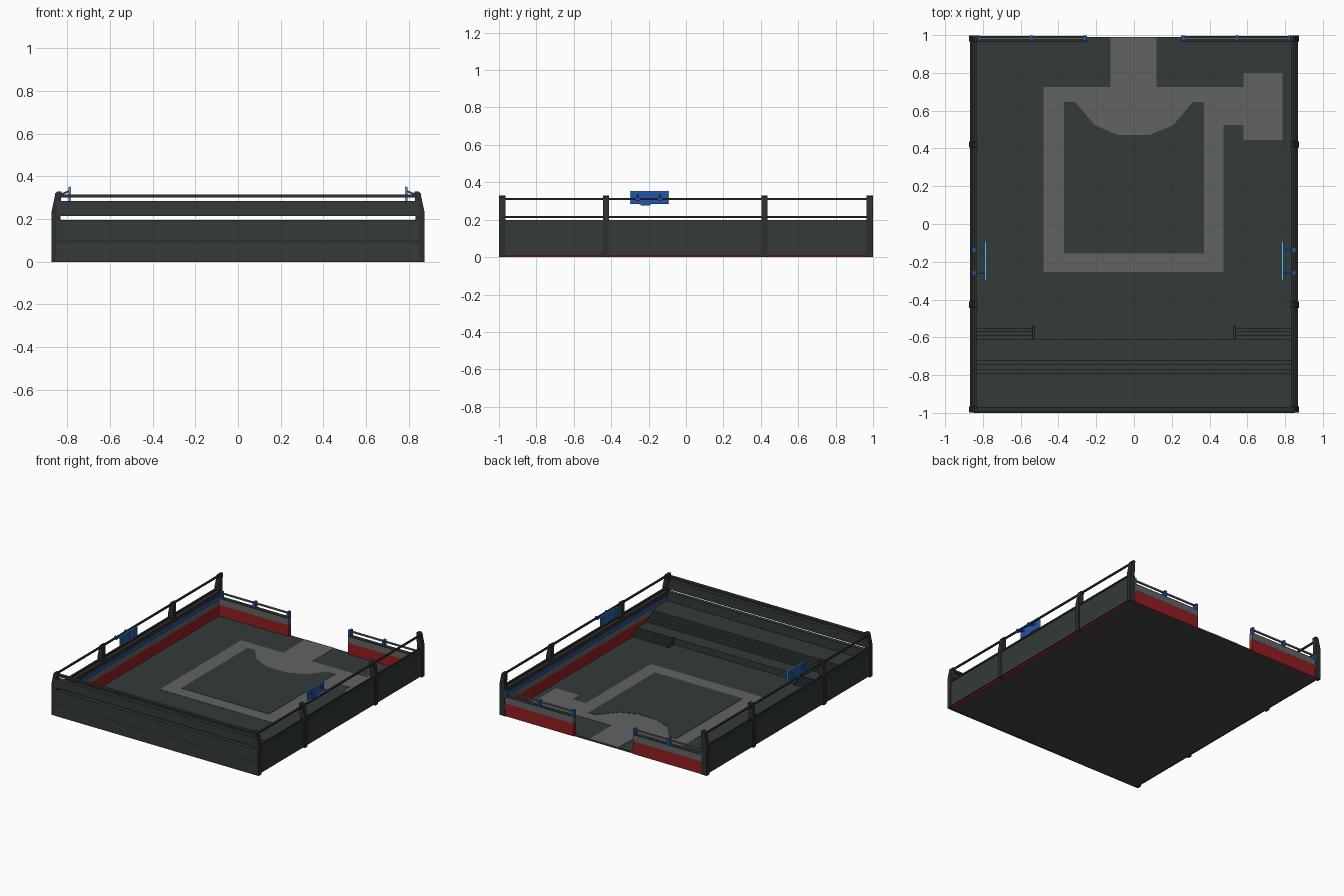
import bpy, bmesh, math
from mathutils import Vector

if "Cube" in bpy.data.objects:
    bpy.data.objects.remove(bpy.data.objects["Cube"])


def mat(name, r, g, b):
    m = bpy.data.materials.new(name)
    m.diffuse_color = (r, g, b, 1)
    m.use_nodes = True
    m.node_tree.nodes["Principled BSDF"].inputs["Base Color"].default_value = m.diffuse_color
    return m


SLATE = mat("slate", .033, .041, .041)
DARK = mat("dark metal", .026, .028, .028)
UNDER = mat("underside gray", .06, .06, .06)
GRAY = mat("path gray", .12, .125, .127)
RED = mat("red", .29, .013, .015)
BLUE = mat("blue", .015, .095, .4)
CYAN = mat("cyan", .15, .56, .78)


def finish(bm, name, m):
    bmesh.ops.recalc_face_normals(bm, faces=bm.faces)
    me = bpy.data.meshes.new(name)
    bm.to_mesh(me)
    bm.free()
    me.materials.append(m)
    o = bpy.data.objects.new(name, me)
    bpy.context.collection.objects.link(o)
    return o


def box(name, m, x0, x1, y0, y1, z0, z1):
    bm = bmesh.new()
    bmesh.ops.create_cube(bm, size=1)
    for v in bm.verts:
        v.co = Vector(((x0 + x1) / 2 + v.co.x * (x1 - x0),
                       (y0 + y1) / 2 + v.co.y * (y1 - y0),
                       (z0 + z1) / 2 + v.co.z * (z1 - z0)))
    return finish(bm, name, m)


def prism(name, m, pts, push):
    """Closed outline of 3D points pushed along a vector."""
    bm = bmesh.new()
    f = bm.faces.new([bm.verts.new(p) for p in pts])
    r = bmesh.ops.extrude_face_region(bm, geom=[f], use_keep_orig=True)
    vs = [e for e in r["geom"] if isinstance(e, bmesh.types.BMVert)]
    bmesh.ops.translate(bm, verts=vs, vec=push)
    return finish(bm, name, m)


def both(name, m, x0, x1, *rest):
    """Same box on the left and right sides."""
    box(name + "_right", m, x0, x1, *rest)
    box(name + "_left", m, -x1, -x0, *rest)


# floor slab
box("floor", SLATE, -.835, .835, -.985, .99, .002, .012)
box("floor_underside", UNDER, -.85, .85, -.985, .99, 0, .002)

# painted path around the court, with an opening lane and a side bay
Z = .012
path = [(-.48, -.255), (.475, -.255), (.475, .525), (.58, .525), (.58, .445), (.785, .445),
        (.785, .80), (.58, .80), (.58, .725), (.12, .725), (.12, .99), (-.125, .99),
        (-.125, .725), (-.48, .725)]
prism("painted_path", GRAY, [(x, y, Z - .002) for x, y in path], (0, 0, .004))
court = [(-.37, -.155), (.37, -.155), (.37, .645), (.31, .645), (.21, .525), (.08, .47),
         (-.085, .47), (-.21, .525), (-.31, .645), (-.37, .645)]
prism("inner_court", SLATE, [(x, y, Z) for x, y in court], (0, 0, .004))

# front stage: two levels with stairs
box("lower_stage", SLATE, -.835, .835, -.97, -.61, .01, .06)
box("upper_stage", SLATE, -.835, .835, -.97, -.79, .05, .125)
for i in range(3):
    h = .016 * (3 - i)
    y = -.61 + .02 * i
    both(f"lower_stair_{i}", SLATE, .535, .835, y, y + .02, .01, .012 + h * .8)
    y = -.79 + .023 * i
    box(f"upper_stair_{i}", SLATE, -.835, .835, y, y + .023, .05, .06 + h)
for s, side in ((1, "right"), (-1, "left")):
    prism(f"stair_cheek_{side}", SLATE,
          [(s * .528, -.615, .01), (s * .528, -.54, .01), (s * .528, -.54, .025),
           (s * .528, -.60, .068), (s * .528, -.615, .068)], (s * .01, 0, 0))

# side walls: outer panel, red board, gray band, blue strip, cap
both("outer_panel", SLATE, .855, .868, -.99, .99, .008, .198)
both("red_board", RED, .835, .852, -.97, .97, 0, .095)
both("gray_band", GRAY, .834, .855, -.97, .97, .095, .138)
both("blue_strip", BLUE, .836, .855, -.97, .97, .138, .165)
both("wall_cap", DARK, .833, .866, -.985, .985, .165, .199)
both("lower_rail", DARK, .85, .862, -.985, .985, .208, .22)
both("top_rail", DARK, .842, .854, -.985, .985, .304, .316)

# bent posts along both sides
profile = [(.825, 0), (.874, 0), (.874, .23), (.855, .322), (.844, .33), (.826, .33), (.832, .225)]
for s, side in ((1, "right"), (-1, "left")):
    for i, y in enumerate((-.999, -.444, .404, .966)):
        pts = profile
        if i in (1, 2):
            # middle posts sit on the wall and only show outside below it
            pts = [(.853, 0)] + profile[1:] + [(.832, .18), (.853, .18)]
        prism(f"post_{side}_{i}", DARK, [(s * x, y, z) for x, z in pts], (0, .033, 0))

# front wall: two panels, trim line, raised panel and top rail
box("front_lower_panel", SLATE, -.85, .85, -1, -.97, .0, .088)
box("front_trim", DARK, -.85, .85, -1, -.97, .088, .102)
box("front_upper_panel", SLATE, -.85, .85, -1, -.97, .102, .195)
box("front_raised_panel", SLATE, -.85, .85, -1, -.972, .215, .284)
box("front_top_rail", DARK, -.845, .845, -.995, -.968, .302, .316)

# back half walls with railing, either side of the opening
both("back_red_board", RED, .25, .84, .966, .995, 0, .097)
both("back_gray_band", GRAY, .25, .84, .965, .996, .097, .145)
both("back_cap", DARK, .25, .84, .965, .996, .145, .15)
both("back_rail", GRAY, .25, .84, .977, .988, .176, .187)
for i, x in enumerate((.26, .545, .825)):
    both(f"back_rail_post_{i}", BLUE, x - .009, x + .009, .968, .998, .14, .194)

# hanging score panels with bright frame and two arms
for s, side in ((1, "right"), (-1, "left")):
    outline = [(-.295, .285), (-.25, .285), (-.24, .276), (-.195, .276), (-.185, .285),
               (-.095, .285), (-.095, .35), (-.295, .35)]
    prism(f"score_panel_{side}", BLUE, [(s * .785, y, z) for y, z in outline], (s * .008, 0, 0))
    a, b = sorted((s * .782, s * .79))
    for n, y0, y1, z0, z1 in (("top", -.298, -.092, .35, .353), ("bottom", -.298, -.092, .283, .286),
                              ("near", -.299, -.295, .283, .353), ("far", -.095, -.091, .283, .353),
                              ("bar_a", -.23, -.226, .286, .35), ("bar_b", -.164, -.16, .286, .35)):
        box(f"panel_frame_{n}_{side}", CYAN, a, b, y0, y1, z0, z1)
    for i, y in enumerate((-.262, -.142)):
        prism(f"panel_arm_{side}_{i}", BLUE,
              [(s * .79, y, .326), (s * .79, y, .336), (s * .85, y, .312), (s * .85, y, .302)],
              (0, .009, 0))
        a2, b2 = sorted((s * .836, s * .858))
        box(f"rail_clamp_{side}_{i}", BLUE, a2, b2, y - .005, y + .014, .3, .32)
